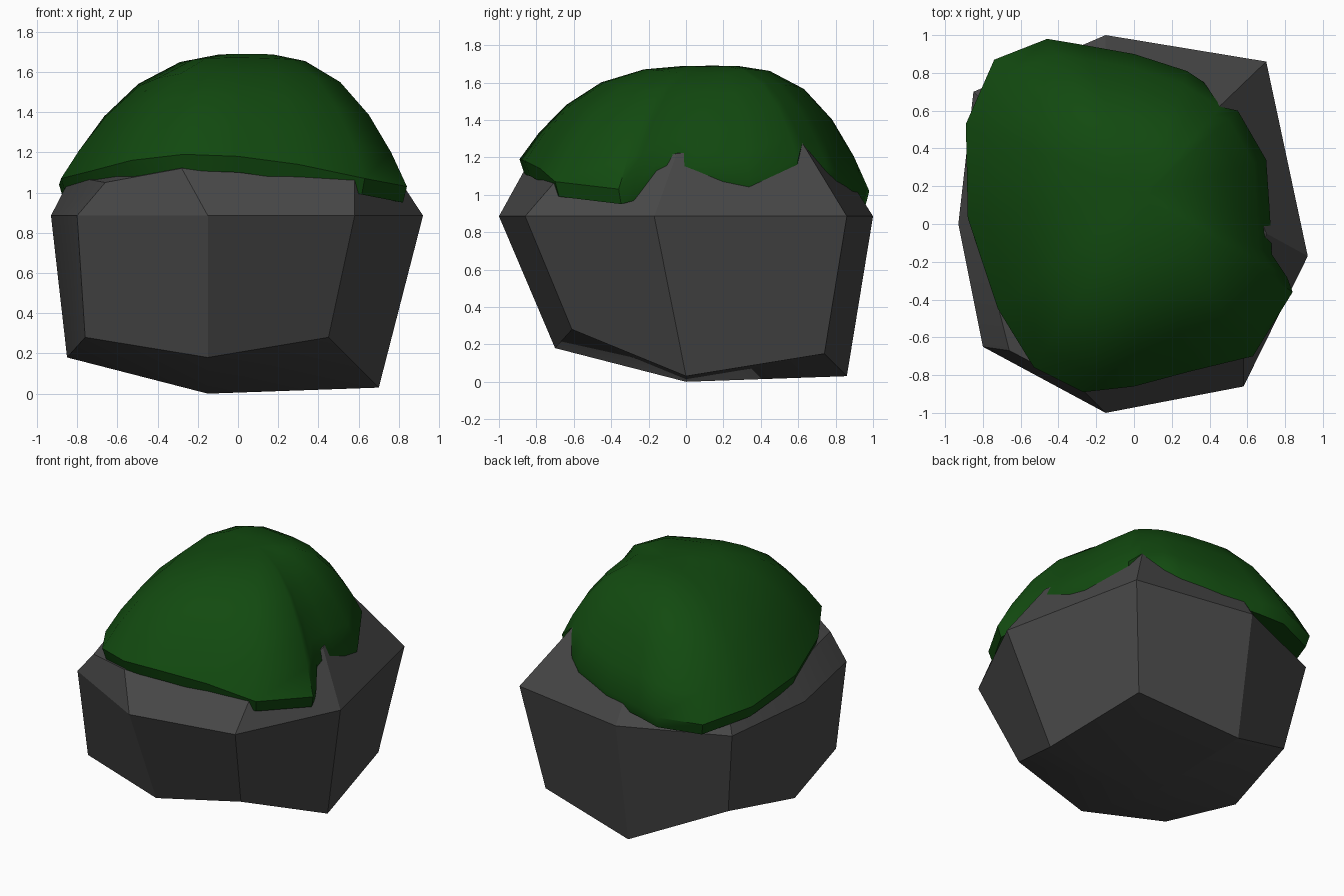
import bpy, bmesh, math
from mathutils import Vector

default_cube = bpy.data.objects.get("Cube")
if default_cube:
    bpy.data.objects.remove(default_cube, do_unlink=True)


def make_material(name, rgb):
    material = bpy.data.materials.new(name)
    material.use_nodes = True
    colour = (*rgb, 1)
    material.diffuse_color = colour
    shader = material.node_tree.nodes["Principled BSDF"]
    shader.inputs["Base Color"].default_value = colour
    shader.inputs["Roughness"].default_value = 0.9
    return material


def bridge(bm, lower, upper):
    """Join two rings of equal length with quads."""
    count = len(lower)
    for i in range(count):
        j = (i + 1) % count
        bm.faces.new((lower[i], lower[j], upper[j], upper[i]))


def add_ring(bm, points):
    return [bm.verts.new(p) for p in points]


def quad_cap(bm, ring, centre):
    """Close an eight sided ring with four quads around a centre point."""
    middle = bm.verts.new(centre)
    for i in range(0, len(ring), 2):
        bm.faces.new((middle, ring[i], ring[i + 1], ring[(i + 2) % len(ring)]))


def finish(bm, name, material, angle):
    bmesh.ops.recalc_face_normals(bm, faces=bm.faces[:])
    mesh = bpy.data.meshes.new(name)
    bm.to_mesh(mesh)
    bm.free()
    mesh.materials.append(material)
    obj = bpy.data.objects.new(name, mesh)
    bpy.context.collection.objects.link(obj)
    bpy.ops.object.select_all(action="DESELECT")
    obj.select_set(True)
    bpy.context.view_layer.objects.active = obj
    bpy.ops.object.shade_smooth_by_angle(angle=math.radians(angle))
    return obj


grey_stone = make_material("grey stone", (0.065, 0.065, 0.065))
dark_green_moss = make_material("dark green moss", (0.006, 0.068, 0.005))

# Boulder: three irregular eight sided rings, starting at the front middle
waist_z = 0.885
waist = [(-.15, -1), (.58, -.86), (.92, -.17), (.7, .86),
         (-.15, 1), (-.85, .7), (-.93, 0), (-.8, -.65)]
foot = [(-.15, -.7, .18), (.45, -.61, .28), (.7, 0, .03), (.58, .74, .15),
        (-.15, .86, .03), (-.75, .6, .29), (-.85, 0, .18), (-.76, -.59, .28)]
shoulder = [(-.28, -.87, 1.12), (.58, -.7, 1.07), (.7, -.05, 1.22), (.45, .62, 1.28),
            (-.15, .85, 1.12), (-.7, .55, 1.1), (-.83, 0, 1.08), (-.66, -.67, 1.05)]
bm = bmesh.new()
foot_ring = add_ring(bm, foot)
waist_ring = add_ring(bm, [(x, y, waist_z) for x, y in waist])
shoulder_ring = add_ring(bm, shoulder)
bridge(bm, foot_ring, waist_ring)
bridge(bm, waist_ring, shoulder_ring)
quad_cap(bm, foot_ring, (-.15, 0, 0))
quad_cap(bm, shoulder_ring, (-.1, 0, 1.35))
finish(bm, "boulder", grey_stone, 25)

# Moss cap: a dome swept inward from a ragged rim, with a turned under lip
rim = [Vector(p) for p in (
    (-.27, -.89, 1.19), (0, -.86, 1.18), (.3, -.78, 1.14), (.63, -.7, 1.07),
    (.84, -.36, 1.03), (.81, -.28, 1.05), (.73, -.16, 1.16), (.72, .05, 1.15),
    (.7, .34, 1.08), (.55, .6, 1.19), (.46, .62, 1.27), (.37, .75, 1.15),
    (.28, .81, 1.11), (0, .9, 1.06), (-.28, .95, 1.04), (-.46, .98, 1.02),
    (-.74, .87, 1), (-.89, .53, 1.04), (-.88, .03, 1.07), (-.72, -.45, 1.11),
    (-.53, -.76, 1.16))]
apex = Vector((.05, .15, 1.69))


def dome_point(edge, reach):
    """Point on the dome, where reach runs from apex (zero) to rim (one)."""
    offset = edge - apex
    across = abs(offset.y) / math.hypot(offset.x, offset.y)
    drop = reach ** (2.4 + 0.8 * across)
    return apex + Vector((offset.x * reach, offset.y * reach, offset.z * drop))


def lip_point(edge, scale, depth):
    return Vector((apex.x + (edge.x - apex.x) * scale,
                   apex.y + (edge.y - apex.y) * scale, edge.z - depth))


bm = bmesh.new()
rings = [add_ring(bm, [lip_point(e, .82, .06) for e in rim]),
         add_ring(bm, [lip_point(e, .975, .08) for e in rim])]
for reach in (1, .9, .76, .58, .36, .16):
    rings.append(add_ring(bm, [dome_point(e, reach) for e in rim]))
for lower, upper in zip(rings, rings[1:]):
    bridge(bm, lower, upper)
top = bm.verts.new(apex)
for a, b in zip(rings[-1], rings[-1][1:] + rings[-1][:1]):
    bm.faces.new((a, b, top))
finish(bm, "moss_cap", dark_green_moss, 40)
